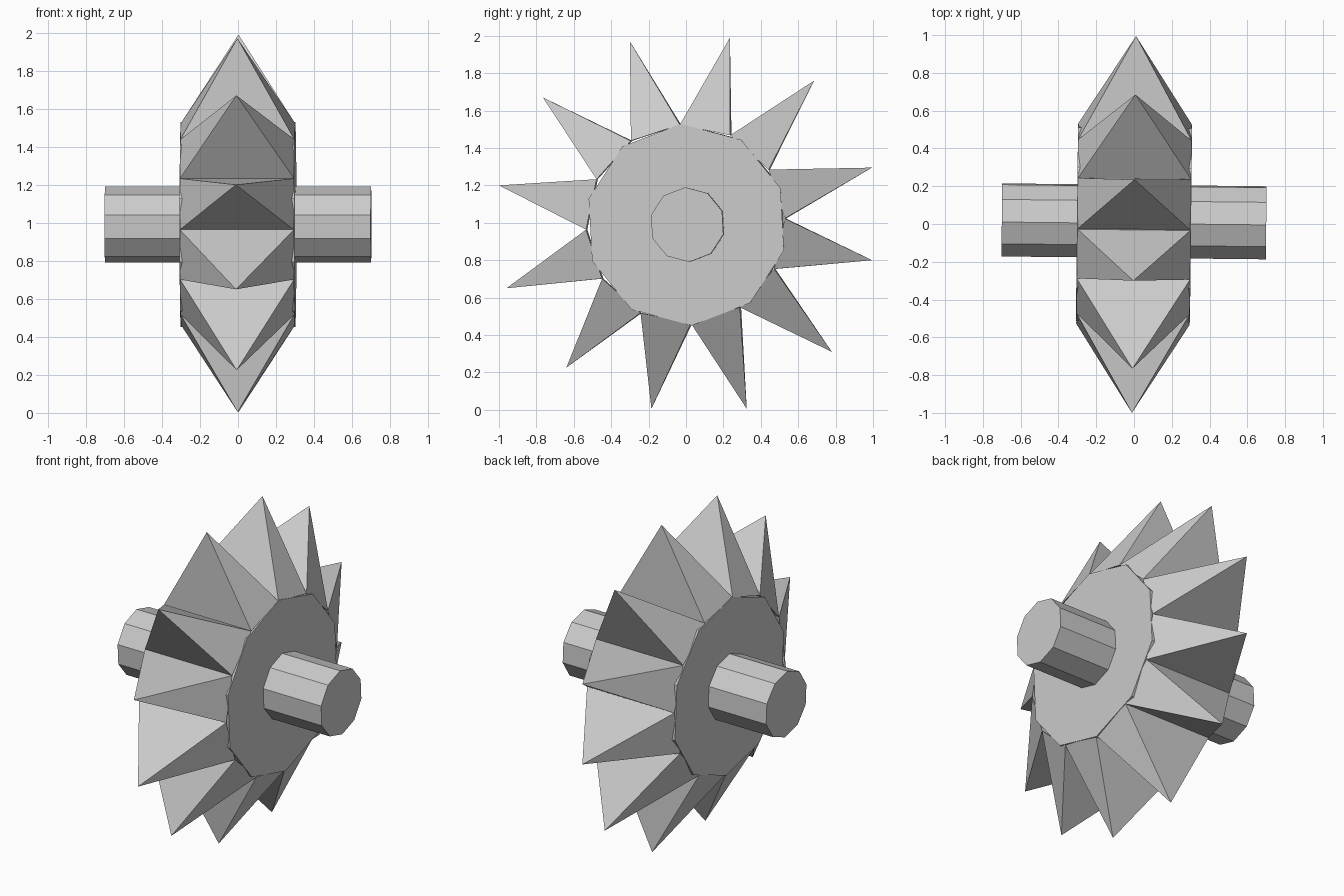
import bpy
import bmesh
from math import radians, sin, cos

cube = bpy.data.objects.get("Cube")
if cube:
    bpy.data.objects.remove(cube, do_unlink=True)

TILT = -0.011            # the whole wheel is turned very slightly about z
PHASE = radians(-3.2)    # rotation of all the polygons around the axle

steel = bpy.data.materials.new("plain_grey")
steel.use_nodes = True
grey = (0.6, 0.6, 0.6, 1.0)
steel.diffuse_color = grey
steel.node_tree.nodes["Principled BSDF"].inputs["Base Color"].default_value = grey


def ring(sides, radius, cy, cz):
    """Points of a polygon in the y-z plane, starting near the top."""
    step = radians(360 / sides)
    return [(cy + radius * sin(PHASE + i * step),
             cz + radius * cos(PHASE + i * step)) for i in range(sides)]


def finish(name, bm):
    bmesh.ops.recalc_face_normals(bm, faces=bm.faces)
    mesh = bpy.data.meshes.new(name)
    bm.to_mesh(mesh)
    bm.free()
    mesh.materials.append(steel)
    obj = bpy.data.objects.new(name, mesh)
    obj.rotation_euler.z = TILT
    bpy.context.collection.objects.link(obj)


def prism(name, outline, half_width):
    """Solid made by sweeping an outline along x."""
    bm = bmesh.new()
    face = bm.faces.new([bm.verts.new((-half_width, y, z)) for y, z in outline])
    swept = bmesh.ops.extrude_face_region(bm, geom=[face], use_keep_orig=True)
    moved = [g for g in swept["geom"] if isinstance(g, bmesh.types.BMVert)]
    bmesh.ops.translate(bm, verts=moved, vec=(2 * half_width, 0, 0))
    finish(name, bm)


def spike(name, root_a, root_b, tip):
    """Four-sided pyramid standing on one side of the hub."""
    bm = bmesh.new()
    base = [bm.verts.new((x, *root)) for x, root in
            ((-0.3, root_a), (0.3, root_a), (0.3, root_b), (-0.3, root_b))]
    apex = bm.verts.new((0, *tip))
    bm.faces.new(base)
    for i in range(4):
        bm.faces.new((base[i], base[(i + 1) % 4], apex))
    finish(name, bm)


# Axle and hub
prism("axle", ring(10, 0.2, 0.014, 0.99), 0.7)
prism("hub", ring(10, 0.54, 0.005, 0.99), 0.302)

# Spikes, with slightly uneven tips
tips = [(0.235, 1.99), (0.685, 1.76), (0.995, 1.295), (0.995, 0.8),
        (0.78, 0.31), (0.325, 0.005), (-0.185, 0.005), (-0.64, 0.225),
        (-0.96, 0.65), (-1.0, 1.2), (-0.765, 1.67), (-0.3, 1.97)]
roots = ring(12, 0.532, 0.0, 0.993)
for i, tip in enumerate(tips):
    spike(f"spike_{i + 1}", roots[i], roots[(i + 1) % 12], tip)
